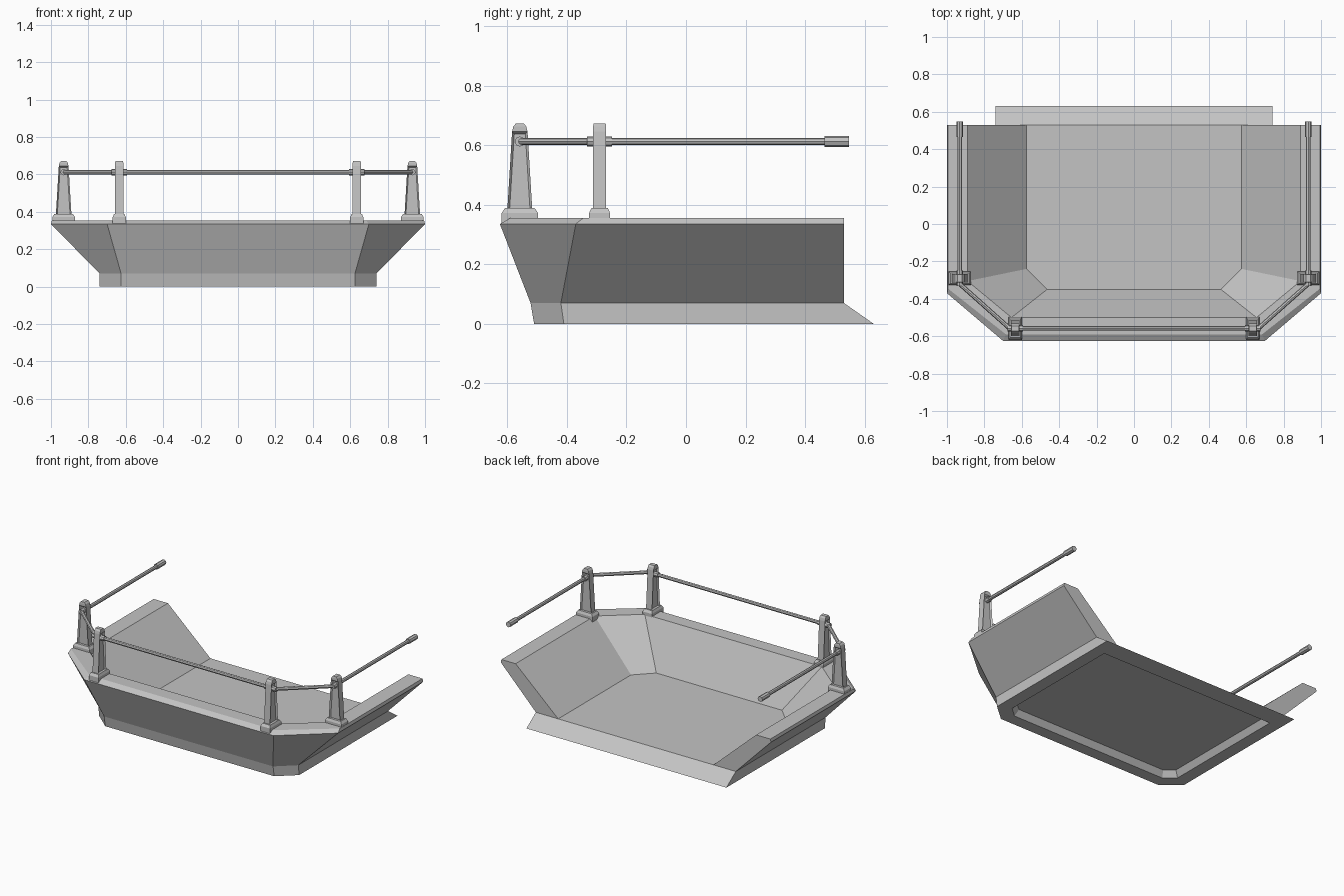
import bpy, bmesh
from math import pi
from mathutils import Vector

cube = bpy.data.objects.get("Cube")
if cube:
    bpy.data.objects.remove(cube, do_unlink=True)

grey = bpy.data.materials.new("plain grey")
grey.use_nodes = True
colour = (0.55, 0.55, 0.55, 1)
grey.diffuse_color = colour
grey.node_tree.nodes["Principled BSDF"].inputs["Base Color"].default_value = colour


def finish(bm, name):
    bmesh.ops.recalc_face_normals(bm, faces=bm.faces)
    mesh = bpy.data.meshes.new(name)
    bm.to_mesh(mesh)
    bm.free()
    mesh.materials.append(grey)
    obj = bpy.data.objects.new(name, mesh)
    bpy.context.collection.objects.link(obj)
    return obj


def bridge(bm, a, b, closed):
    """Quads between two rings; returns the faces."""
    n = len(a)
    return [bm.faces.new((a[i], a[(i + 1) % n], b[(i + 1) % n], b[i]))
            for i in range(n if closed else n - 1)]


# Hull: U-shaped rings given by back, side-corner and front-corner points
def ring(bm, z, *half):
    pts = list(half) + [(-x, y) for x, y in reversed(half)]
    return [bm.verts.new((x, y, z)) for x, y in pts]


bm = bmesh.new()
bottom = ring(bm, 0, (.74, .63), (.74, -.41), (.625, -.51))
walls = [
    bottom,
    ring(bm, .07, (.74, .53), (.74, -.42), (.625, -.522)),
    ring(bm, .335, (1, .53), (1, -.37), (.70, -.625)),
    ring(bm, .355, (.995, .53), (.995, -.345), (.685, -.59)),
    ring(bm, .355, (.89, .53), (.89, -.305), (.655, -.50)),
    ring(bm, .07, (.575, .53), (.575, -.24), (.465, -.35)),
]
for a, b in zip(walls, walls[1:]):
    bridge(bm, a, b, False)
floor = walls[-1]
bm.faces.new(floor)
# Wall ends and sloping back lip
for end in (0, -1):
    bm.faces.new([w[end] for w in walls[1:]])
bm.faces.new((bottom[0], walls[1][0], floor[0], floor[-1], walls[1][-1], bottom[-1]))
# Recessed underside
edge = ring(bm, 0, (.655, .50), (.655, -.37), (.585, -.43))
recess = ring(bm, .04, (.63, .475), (.63, -.355), (.57, -.405))
bridge(bm, bottom, edge, True)
bridge(bm, edge, recess, True)
bm.faces.new(recess)
finish(bm, "hull")


# Posts: stacked rectangles (half width, half thickness, height)
def stack(name, levels, x, y, turn, panelled=False):
    bm = bmesh.new()
    rings = [[bm.verts.new((sx * t, sy * w, z))
              for sx, sy in ((-1, -1), (1, -1), (1, 1), (-1, 1))] for w, t, z in levels]
    sides = [bridge(bm, a, b, True) for a, b in zip(rings, rings[1:])]
    bm.faces.new(rings[0])
    bm.faces.new(rings[-1])
    bmesh.ops.recalc_face_normals(bm, faces=bm.faces)
    if panelled:
        bmesh.ops.inset_individual(bm, faces=[sides[0][1], sides[0][3]],
                                   thickness=.011, depth=-.01)
    obj = finish(bm, name)
    obj.location = (x, y, 0)
    obj.rotation_euler.z = turn


# Rails: eight-sided bars between two points
def bar(name, start, end, radius):
    start, end = Vector(start), Vector(end)
    span = end - start
    bm = bmesh.new()
    bmesh.ops.create_cone(bm, cap_ends=True, segments=8, radius1=radius,
                          radius2=radius, depth=span.length)
    obj = finish(bm, name)
    obj.location = (start + end) / 2
    turn = span.to_track_quat('Z', 'Y').to_matrix().to_euler()
    obj.rotation_euler = turn


base = [(.061, .035, .338), (.061, .035, .372), (.05, .028, .388)]
shaft = [(.042, .022, .38), (.026, .022, .645), (.022, .022, .662), (.013, .020, .673)]
rail_z = .612
front_y, side_y = -.558, -.29
front_x, side_x = .635, .932

for s, side in ((1, "left"), (-1, "right")):
    front = (s * front_x, front_y, rail_z)
    flank = (s * side_x, side_y, rail_z)
    for name, p, turn in (("front", front, 0), ("side", flank, pi / 2)):
        stack(f"{side}_{name}_post_base", base, p[0], p[1], turn)
        stack(f"{side}_{name}_post", shaft, p[0], p[1], turn, True)
    # Collars where the rails pass through the posts
    reach = .042
    bar(f"{side}_front_collar", (front[0] - reach, front_y, rail_z),
        (front[0] + reach, front_y, rail_z), .017)
    bar(f"{side}_side_collar", (flank[0], side_y - reach, rail_z),
        (flank[0], side_y + reach, rail_z), .017)
    # Corner and side rails with the sleeve at the free end
    bar(f"{side}_corner_rail", (front[0] + s * .03, front_y, rail_z),
        (flank[0], side_y - .03, rail_z), .012)
    bar(f"{side}_side_rail", flank, (flank[0], .5, rail_z), .012)
    bar(f"{side}_rail_sleeve", (flank[0], .465, rail_z), (flank[0], .548, rail_z), .018)

bar("front_rail", (-front_x, front_y, rail_z), (front_x, front_y, rail_z), .012)
